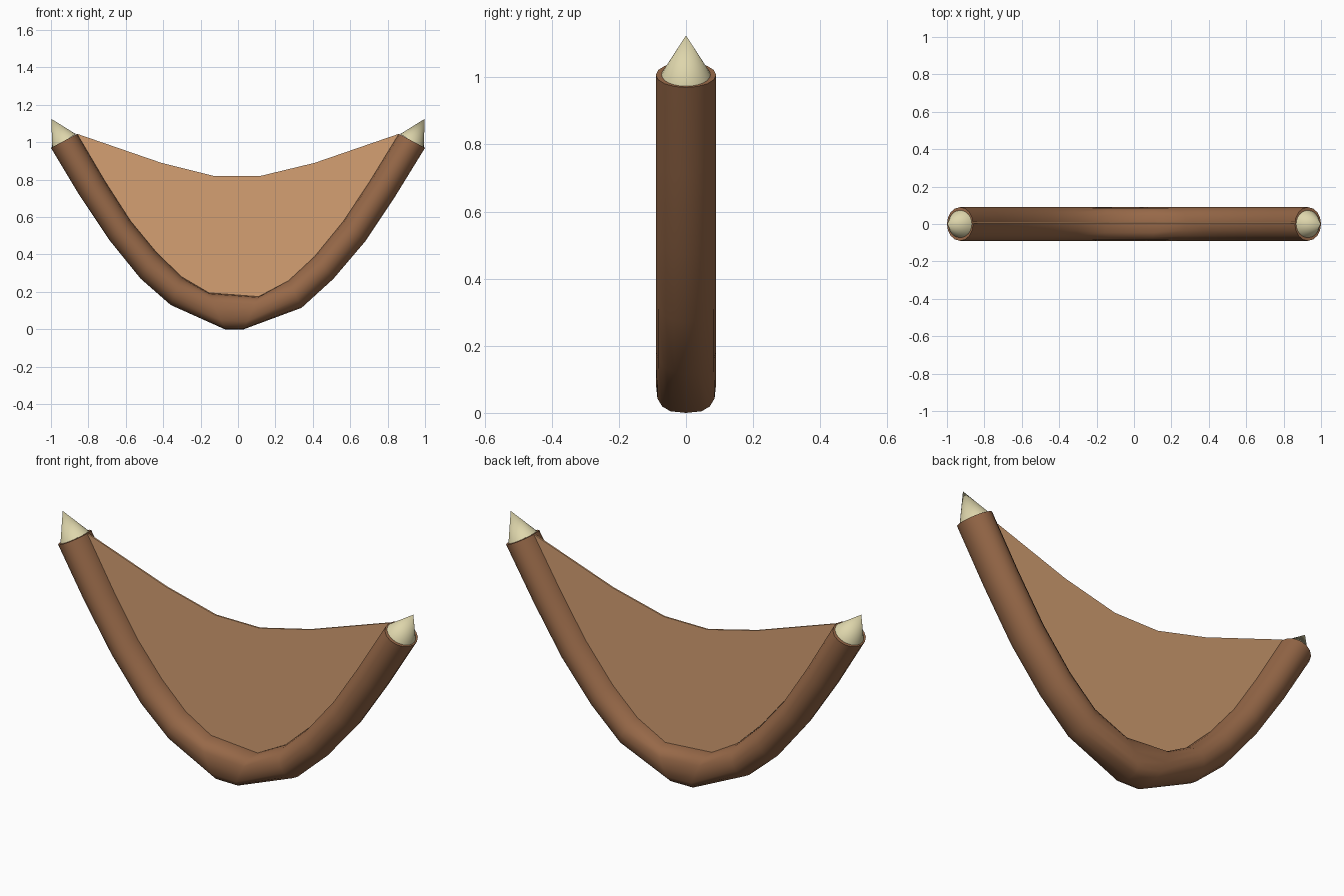
import bpy, bmesh, math
from mathutils import Vector

if "Cube" in bpy.data.objects:
    bpy.data.objects.remove(bpy.data.objects["Cube"])

SIDES = 16
HALF_DEPTH = 0.09


def material(name, rgb):
    m = bpy.data.materials.new(name)
    m.diffuse_color = (*rgb, 1)
    m.use_nodes = True
    m.node_tree.nodes["Principled BSDF"].inputs["Base Color"].default_value = m.diffuse_color
    return m


def finish(bm, name, mat, angle=None):
    bmesh.ops.recalc_face_normals(bm, faces=bm.faces[:])
    me = bpy.data.meshes.new(name)
    bm.to_mesh(me)
    bm.free()
    me.materials.append(mat)
    ob = bpy.data.objects.new(name, me)
    bpy.context.collection.objects.link(ob)
    if angle:
        bpy.ops.object.select_all(action='DESELECT')
        bpy.context.view_layer.objects.active = ob
        ob.select_set(True)
        bpy.ops.object.shade_smooth_by_angle(angle=math.radians(angle))
    return ob


wood = material("wood", (0.31, 0.14, 0.065))
hide = material("hide", (0.66, 0.35, 0.17))
bone = material("bone", (0.73, 0.67, 0.41))

# Outer and inner edge of the curved pole, left tip to right tip (x, z)
outer = [(-1, .97), (-.85, .72), (-.69, .48), (-.52, .27), (-.36, .13), (-.07, 0),
         (.03, 0), (.34, .115), (.51, .27), (.68, .47), (.84, .71), (1, .97)]
inner = [(-.86, 1.045), (-.71, .79), (-.575, .58), (-.435, .41), (-.3, .28), (-.155, .195),
         (.11, .175), (.27, .26), (.41, .39), (.565, .58), (.71, .80), (.86, 1.045)]

# Curved pole: one ring between each outer/inner pair, squarer at the bottom
bm = bmesh.new()
rings = []
for i, (o, n) in enumerate(zip(outer, inner)):
    o, n = Vector((o[0], 0, o[1])), Vector((n[0], 0, n[1]))
    mid, half = (o + n) / 2, (n - o) / 2
    power = 0.7 if i in (5, 6) else 1.0
    ring = []
    for k in range(SIDES):
        a = math.tau * k / SIDES
        c = math.copysign(abs(math.cos(a)) ** power, math.cos(a))
        s = math.copysign(abs(math.sin(a)) ** power, math.sin(a))
        ring.append(bm.verts.new(mid + half * c + Vector((0, HALF_DEPTH * s, 0))))
    rings.append(ring)
for a, b in zip(rings, rings[1:]):
    for k in range(SIDES):
        j = (k + 1) % SIDES
        bm.faces.new((a[k], a[j], b[j], b[k]))
bm.faces.new(rings[0])
bm.faces.new(rings[-1])
finish(bm, "curved_pole", wood, 50)

# Stretched sheet, filling the curve up to a sagging top edge
top = [(.41, .89), (.12, .82), (-.13, .82), (-.41, .89)]
bm = bmesh.new()
face = bm.faces.new([bm.verts.new((x, 0.002, z)) for x, z in inner + top])
ext = bmesh.ops.extrude_face_region(bm, geom=[face])
for v in ext["geom"]:
    if isinstance(v, bmesh.types.BMVert):
        v.co.y += 0.008
finish(bm, "stretched_sheet", hide)

# Pointed tips on both pole ends
for side, name in ((-1, "left_tip"), (1, "right_tip")):
    base, apex = Vector((side * .93, 0, 1.007)), Vector((side * .998, 0, 1.125))
    axis = apex - base
    bm = bmesh.new()
    bmesh.ops.create_cone(bm, cap_ends=True, segments=24, radius1=0.073, radius2=0,
                          depth=axis.length)
    bmesh.ops.remove_doubles(bm, verts=bm.verts[:], dist=1e-5)
    rot = axis.to_track_quat('Z', 'Y')
    for v in bm.verts:
        v.co = rot @ v.co + (base + apex) / 2
    finish(bm, name, bone, 40)
